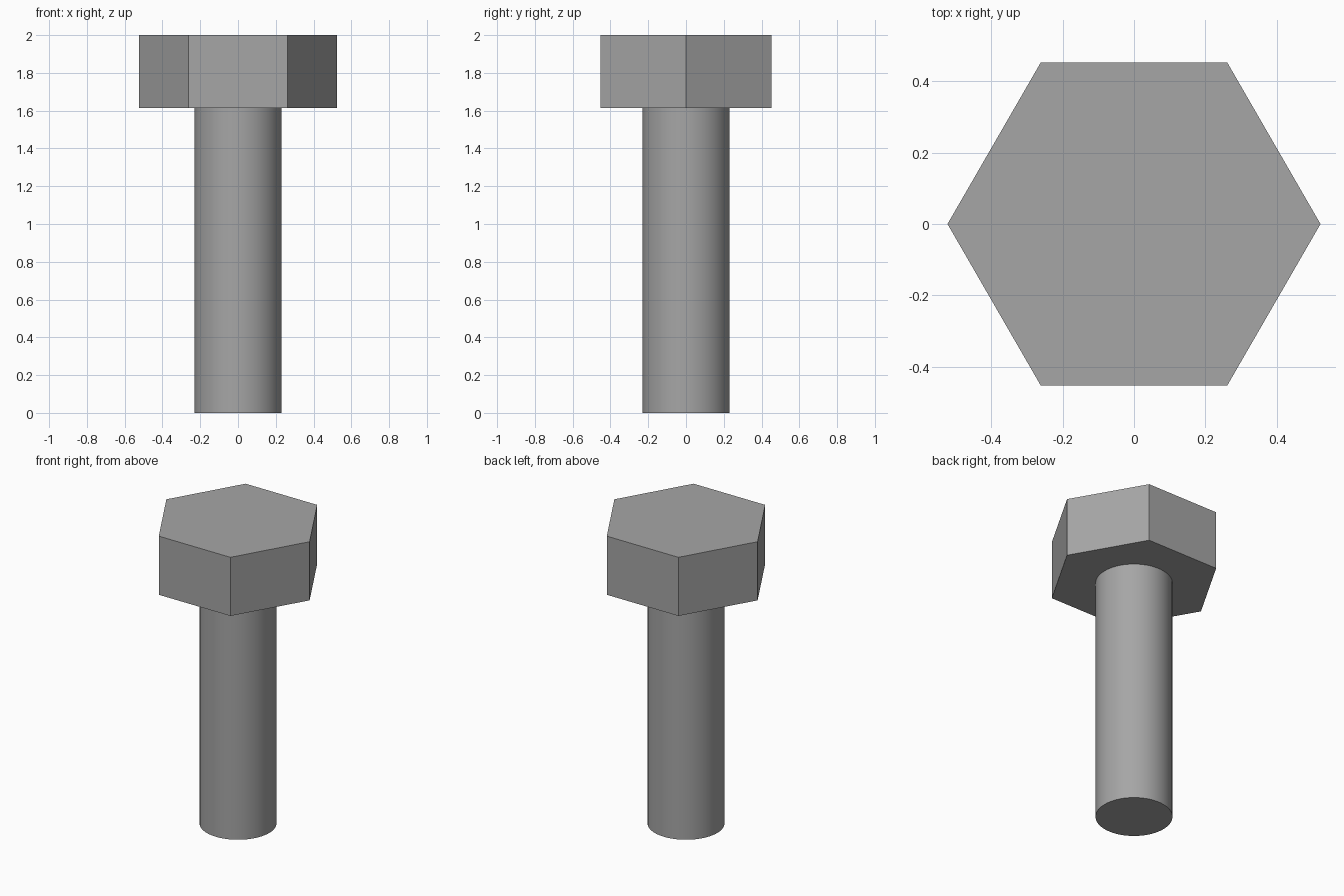
import bpy
import bmesh
from math import cos, sin, tau, radians

cube = bpy.data.objects.get("Cube")
if cube:
    bpy.data.objects.remove(cube, do_unlink=True)

# One plain steel colour
steel = bpy.data.materials.new("steel_grey")
steel.use_nodes = True
colour = (0.38, 0.38, 0.38, 1)
steel.diffuse_color = colour
steel.node_tree.nodes["Principled BSDF"].inputs["Base Color"].default_value = colour


def prism(name, sides, radius, bottom, top):
    """Upright regular prism with a corner on +x."""
    bm = bmesh.new()
    ring = [bm.verts.new((radius * cos(tau * i / sides), radius * sin(tau * i / sides), bottom))
            for i in range(sides)]
    base = bm.faces.new(ring)
    lid = bmesh.ops.extrude_face_region(bm, geom=[base], use_keep_orig=True)
    raised = [v for v in lid["geom"] if isinstance(v, bmesh.types.BMVert)]
    bmesh.ops.translate(bm, verts=raised, vec=(0, 0, top - bottom))
    bmesh.ops.recalc_face_normals(bm, faces=bm.faces)
    mesh = bpy.data.meshes.new(name)
    bm.to_mesh(mesh)
    bm.free()
    mesh.materials.append(steel)
    obj = bpy.data.objects.new(name, mesh)
    bpy.context.collection.objects.link(obj)
    return obj


# Hexagonal head
HEAD_BOTTOM = 1.613
prism("bolt_head", 6, 0.523, HEAD_BOTTOM, 2)

# Round shank, smooth with sharp rims
shank = prism("bolt_shank", 64, 0.23, 0, HEAD_BOTTOM)
bpy.ops.object.select_all(action="DESELECT")
shank.select_set(True)
bpy.context.view_layer.objects.active = shank
bpy.ops.object.shade_smooth_by_angle(angle=radians(30))
